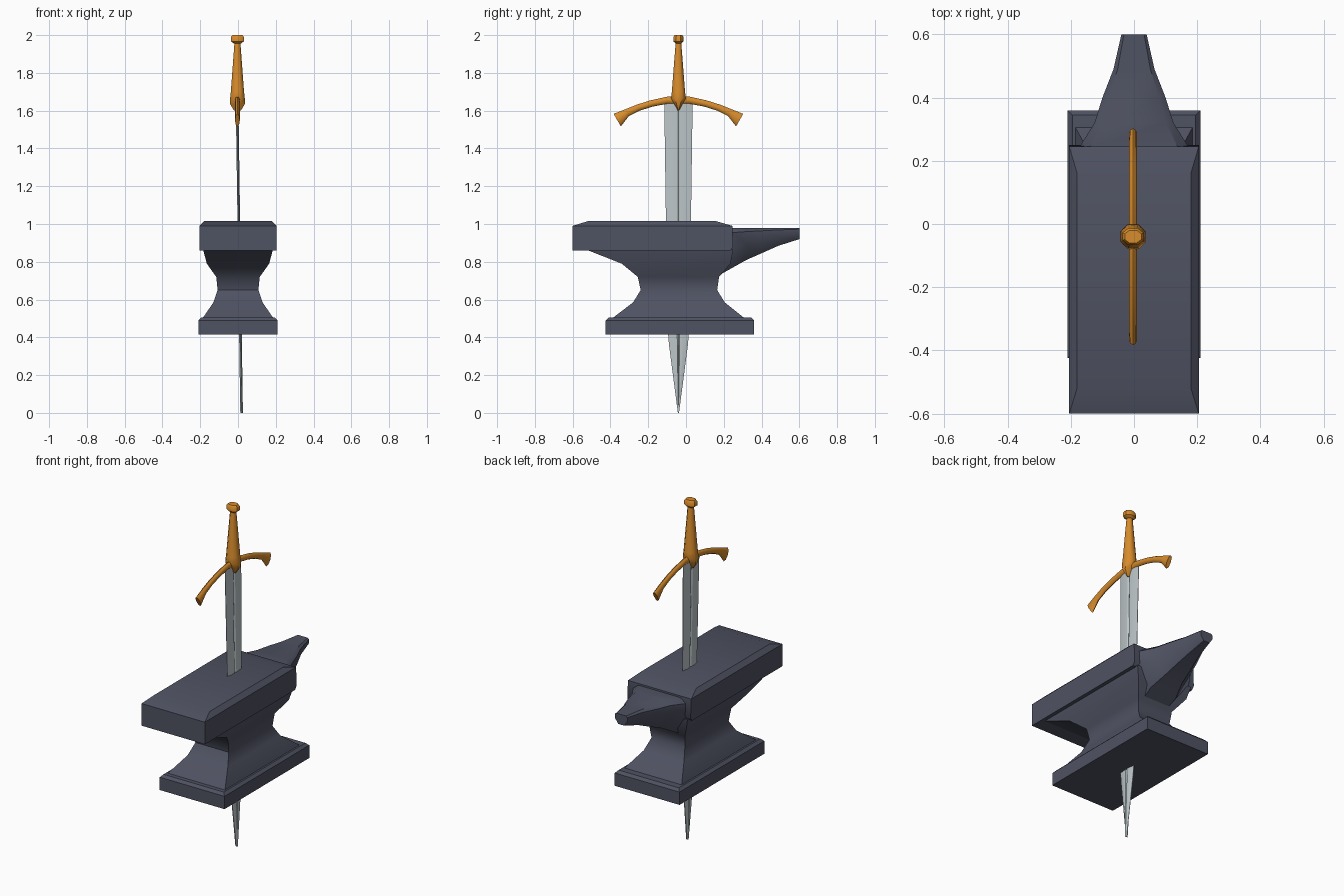
import bpy, bmesh, math

if "Cube" in bpy.data.objects:
    bpy.data.objects.remove(bpy.data.objects["Cube"])


def material(name, rgb):
    m = bpy.data.materials.new(name)
    m.diffuse_color = (*rgb, 1)
    m.use_nodes = True
    m.node_tree.nodes["Principled BSDF"].inputs["Base Color"].default_value = m.diffuse_color
    return m


IRON = material("dark_iron", (0.078, 0.084, 0.122))
GOLD = material("gold", (0.68, 0.26, 0.025))
STEEL = material("steel", (0.50, 0.56, 0.58))
CY = -0.04   # sword centre line in y
CX = -0.003  # hilt centre in x


def loft(name, rings, mat, angle=40):
    """Skin a list of equal-length point rings and cap both ends."""
    bm = bmesh.new()
    loops = [[bm.verts.new(p) for p in r] for r in rings]
    n = len(loops[0])
    for a, b in zip(loops, loops[1:]):
        for i in range(n):
            j = (i + 1) % n
            bm.faces.new((a[i], a[j], b[j], b[i]))
    bm.faces.new(loops[0])
    bm.faces.new(loops[-1])
    bmesh.ops.recalc_face_normals(bm, faces=bm.faces)
    me = bpy.data.meshes.new(name)
    bm.to_mesh(me)
    bm.free()
    me.materials.append(mat)
    ob = bpy.data.objects.new(name, me)
    bpy.context.collection.objects.link(ob)
    bpy.ops.object.select_all(action='DESELECT')
    ob.select_set(True)
    bpy.context.view_layer.objects.active = ob
    bpy.ops.object.shade_smooth_by_angle(angle=math.radians(angle))
    return ob


def rect(z, w, y0, y1):
    return [(-w, y0, z), (w, y0, z), (w, y1, z), (-w, y1, z)]


# anvil base plate
loft("anvil_base", [rect(*r) for r in (
    (0.415, 0.21, -0.425, 0.36), (0.49, 0.21, -0.425, 0.36),
    (0.505, 0.195, -0.41, 0.345))], IRON)

# anvil waist
loft("anvil_waist", [rect(*r) for r in (
    (0.49, 0.19, -0.40, 0.32), (0.505, 0.185, -0.385, 0.305),
    (0.585, 0.13, -0.28, 0.205), (0.65, 0.108, -0.24, 0.165),
    (0.72, 0.115, -0.255, 0.175), (0.79, 0.165, -0.34, 0.235),
    (0.865, 0.185, -0.53, 0.25))], IRON)

# anvil working block with chamfered rim
loft("anvil_block", [rect(*r) for r in (
    (0.86, 0.205, -0.60, 0.235), (0.88, 0.205, -0.60, 0.25),
    (0.99, 0.205, -0.60, 0.245), (1.015, 0.18, -0.52, 0.16))], IRON)

# anvil horn: flat top, tapered rounded underside
horn = []
for y, w, zb in ((0.16, 0.16, 0.72), (0.24, 0.175, 0.765), (0.32, 0.125, 0.81),
                 (0.40, 0.10, 0.845), (0.49, 0.065, 0.885), (0.60, 0.04, 0.92)):
    zm = zb + (0.98 - zb) * 0.5
    zt = 0.98 - (0.98 - zb) * 0.12
    horn.append([(-0.8 * w, y, 0.98), (0.8 * w, y, 0.98), (w, y, zt), (w, y, zm),
                 (0.5 * w, y, zb), (-0.5 * w, y, zb), (-w, y, zm), (-w, y, zt)])
loft("anvil_horn", horn, IRON)

# blade: bevelled edges and a central groove, leaning slightly in x
half = [(-1, 0.001), (-0.5, 0.007), (-0.12, 0.007), (0, 0.002),
        (0.12, 0.007), (0.5, 0.007), (1, 0.001)]
section = half + [(u, -t) for u, t in reversed(half)]
loft("blade", [[(0.019 - 0.0145 * z + t, CY + u * w, z) for u, t in section]
               for z, w in ((0, 0.003), (0.36, 0.05), (0.42, 0.055),
                            (1.0, 0.066), (1.64, 0.075))], STEEL, 15)


def oct_ring(z, rx, ry, c=0.45):
    pts = [(1, c), (c, 1), (-c, 1), (-1, c), (-1, -c), (-c, -1), (c, -1), (1, -c)]
    return [(CX + a * rx, CY + b * ry, z) for a, b in pts]


# grip, ending in a point over the blade
loft("grip", [oct_ring(*r) for r in (
    (1.60, 0.018, 0.003), (1.635, 0.039, 0.022), (1.665, 0.039, 0.039),
    (1.70, 0.035, 0.035), (1.97, 0.015, 0.014))], GOLD, 50)

# pommel
loft("pommel", [oct_ring(*r) for r in (
    (1.955, 0.018, 0.015), (1.967, 0.034, 0.027), (1.99, 0.034, 0.027),
    (2.0, 0.026, 0.02))], GOLD)

# curved crossguard arms with flared ends: (top offset, z, bottom offset, z)
path = [(0.0, 1.675, 0.0, 1.63), (0.06, 1.674, 0.055, 1.637),
        (0.15, 1.654, 0.135, 1.622), (0.22, 1.632, 0.205, 1.60),
        (0.28, 1.608, 0.262, 1.572), (0.343, 1.583, 0.305, 1.517)]
for side, label in ((-1, "front"), (1, "back")):
    rings = []
    for dt, zt, db, zb in path:
        ring = []
        for k in range(8):
            a = math.tau * k / 8
            f = 0.5 + 0.5 * math.cos(a)
            ring.append((CX + 0.013 * math.sin(a),
                         CY + side * (db + (dt - db) * f), zb + (zt - zb) * f))
        rings.append(ring)
    loft("guard_arm_" + label, rings, GOLD, 50)
